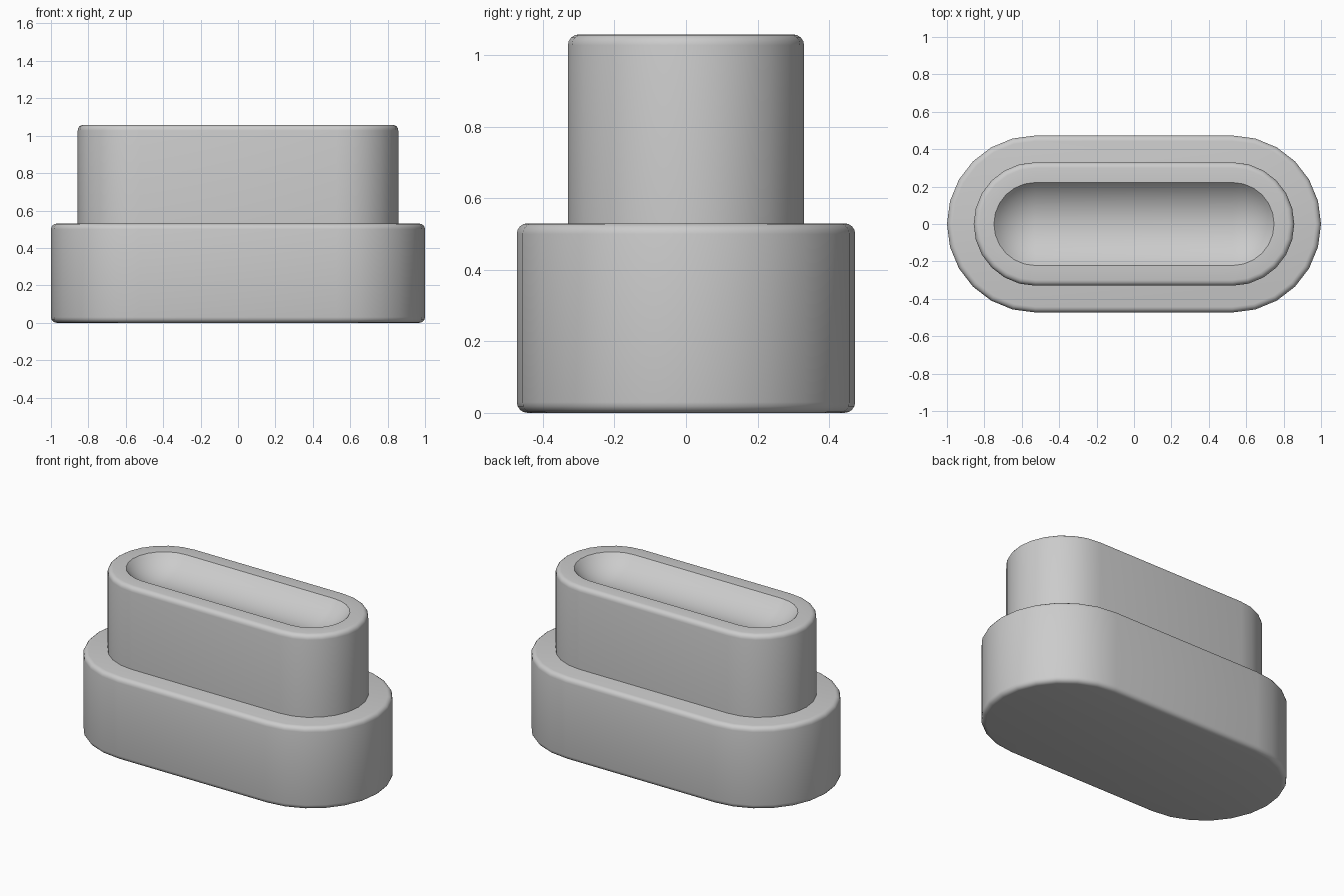
import bpy, bmesh
from math import sin, cos, pi, radians

if "Cube" in bpy.data.objects:
    bpy.data.objects.remove(bpy.data.objects["Cube"])

grey = bpy.data.materials.new("plain grey")
grey.use_nodes = True
grey.diffuse_color = (0.6, 0.6, 0.6, 1)
grey.node_tree.nodes["Principled BSDF"].inputs["Base Color"].default_value = (0.6, 0.6, 0.6, 1)

HALF = 0.527      # half length of the straight sides
SEG = 12          # facets on each rounded end
ROUND = 0.03      # edge rounding


def ring(bm, r, z):
    """Stadium outline of end radius r at height z."""
    verts = []
    for side, start in ((1, -pi / 2), (-1, pi / 2)):
        for i in range(SEG + 1):
            a = start + pi * i / SEG
            verts.append(bm.verts.new((side * HALF + r * cos(a), r * sin(a), z)))
    return verts


def rounded(r, z, low, steps=4):
    """Quarter-round profile on the lower or upper rim."""
    pts = []
    for i in range(steps + 1):
        a = pi / 2 * i / steps
        if low:
            pts.append((r - ROUND * (1 - sin(a)), z + ROUND * (1 - cos(a))))
        else:
            pts.append((r - ROUND * (1 - cos(a)), z - ROUND * (1 - sin(a))))
    return pts


def loft(name, profile, cap_end):
    """Skin stadium rings along a profile of (radius, height)."""
    bm = bmesh.new()
    rings = [ring(bm, r, z) for r, z in profile]
    bm.faces.new(rings[0][::-1])
    for a, b in zip(rings, rings[1:]):
        for i in range(len(a)):
            j = (i + 1) % len(a)
            bm.faces.new((a[i], a[j], b[j], b[i]))
    if cap_end:
        bm.faces.new(rings[-1])
    bmesh.ops.remove_doubles(bm, verts=bm.verts, dist=0.0001)
    bmesh.ops.recalc_face_normals(bm, faces=bm.faces)
    mesh = bpy.data.meshes.new(name)
    bm.to_mesh(mesh)
    bm.free()
    mesh.materials.append(grey)
    obj = bpy.data.objects.new(name, mesh)
    bpy.context.collection.objects.link(obj)
    bpy.ops.object.select_all(action='DESELECT')
    obj.select_set(True)
    bpy.context.view_layer.objects.active = obj
    bpy.ops.object.shade_smooth_by_angle(angle=radians(32))


# Wide lower block
loft("base", rounded(0.473, 0, True) + rounded(0.473, 0.53, False), True)

# Narrower upper block with a shallow rounded trough in its top
TOP, TROUGH, EDGE = 1.058, 0.222, radians(50)
sphere = TROUGH / sin(EDGE)
trough = []
for k in range(10, -1, -1):
    a = EDGE * k / 10
    trough.append((sphere * sin(a), TOP - sphere * (cos(a) - cos(EDGE))))
loft("upper_block", [(0.33, 0.53)] + rounded(0.33, TOP, False) + trough, False)
